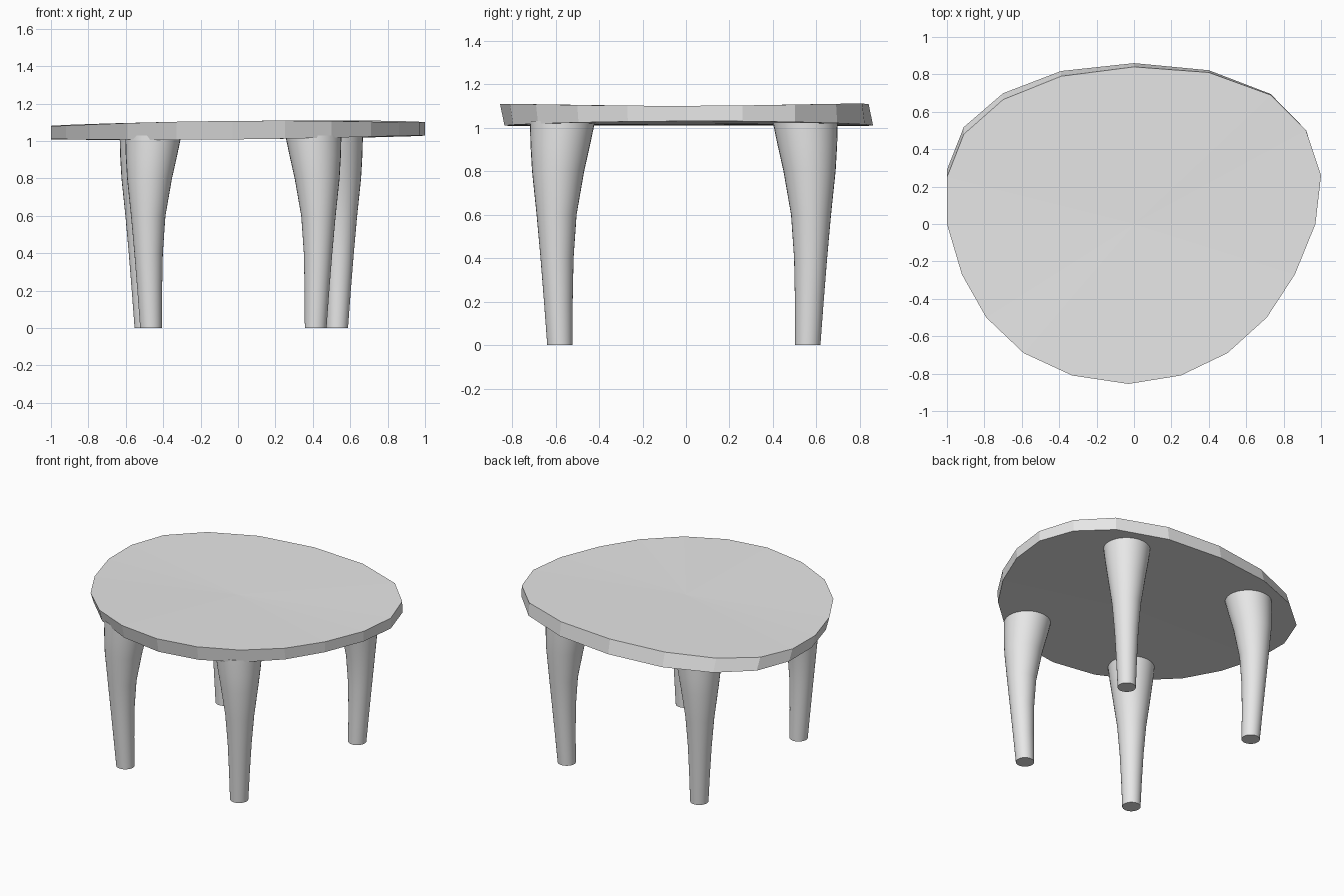
import bpy, bmesh, math

cube = bpy.data.objects.get("Cube")
if cube:
    bpy.data.objects.remove(cube, do_unlink=True)

grey = bpy.data.materials.new("light grey")
grey.use_nodes = True
COLOUR = (0.8, 0.8, 0.8, 1)
grey.diffuse_color = COLOUR
grey.node_tree.nodes["Principled BSDF"].inputs["Base Color"].default_value = COLOUR


def finish(bm, name):
    bmesh.ops.recalc_face_normals(bm, faces=bm.faces)
    mesh = bpy.data.meshes.new(name)
    bm.to_mesh(mesh)
    bm.free()
    mesh.materials.append(grey)
    obj = bpy.data.objects.new(name, mesh)
    bpy.context.collection.objects.link(obj)
    return obj


def bridge(bm, low, high):
    n = len(low)
    for i in range(n):
        j = (i + 1) % n
        bm.faces.new((low[i], low[j], high[j], high[i]))


# Irregular faceted top, slightly warped and skewed
outline = [(0, .84), (-.39, .79), (-.7, .665), (-.91, .48), (-1, .25),
           (-1, 0), (-.92, -.27), (-.79, -.5), (-.59, -.69), (-.33, -.81),
           (-.03, -.855), (.25, -.81), (.5, -.69), (.71, -.5), (.86, -.27),
           (.97, 0), (1, .26), (.92, .5), (.73, .69), (.4, .81)]
bm = bmesh.new()
upper = [bm.verts.new((x, y, 1.09 + .01 * x + .025 * y * y)) for x, y in outline]
lower = [bm.verts.new((x, y + .02 - .02 * x, 1.02 + .01 * x - .015 * y * y))
         for x, y in outline]
bridge(bm, lower, upper)
for ring, height in ((upper, 1.097), (lower, 1.015)):
    hub = bm.verts.new((0, 0, height))
    for i, v in enumerate(ring):
        bm.faces.new((hub, v, ring[(i + 1) % len(ring)]))
finish(bm, "table_top")

# Tapered legs: height, radius, outward bow
profile = [(0, .058, 0), (.2, .066, .007), (.4, .076, .013), (.6, .092, .015),
           (.8, .12, .008), (.92, .137, -.002), (1.03, .15, -.012)]
SIDES = 32


def leg(name, x, y):
    bm = bmesh.new()
    rings = []
    for z, r, bow in profile:
        cx = x + math.copysign(bow, x * bow)
        cy = y + math.copysign(bow, y * bow)
        rings.append([bm.verts.new((cx + r * math.cos(math.tau * i / SIDES),
                                    cy + r * math.sin(math.tau * i / SIDES), z))
                      for i in range(SIDES)])
    for low, high in zip(rings, rings[1:]):
        bridge(bm, low, high)
    bm.faces.new(rings[0])
    bm.faces.new(rings[-1])
    obj = finish(bm, name)
    bpy.ops.object.select_all(action='DESELECT')
    obj.select_set(True)
    bpy.context.view_layer.objects.active = obj
    bpy.ops.object.shade_smooth_by_angle(angle=math.radians(35))


leg("front_left_leg", .415, -.58)
leg("front_right_leg", -.465, -.58)
leg("back_right_leg", -.495, .56)
leg("back_left_leg", .53, .56)
